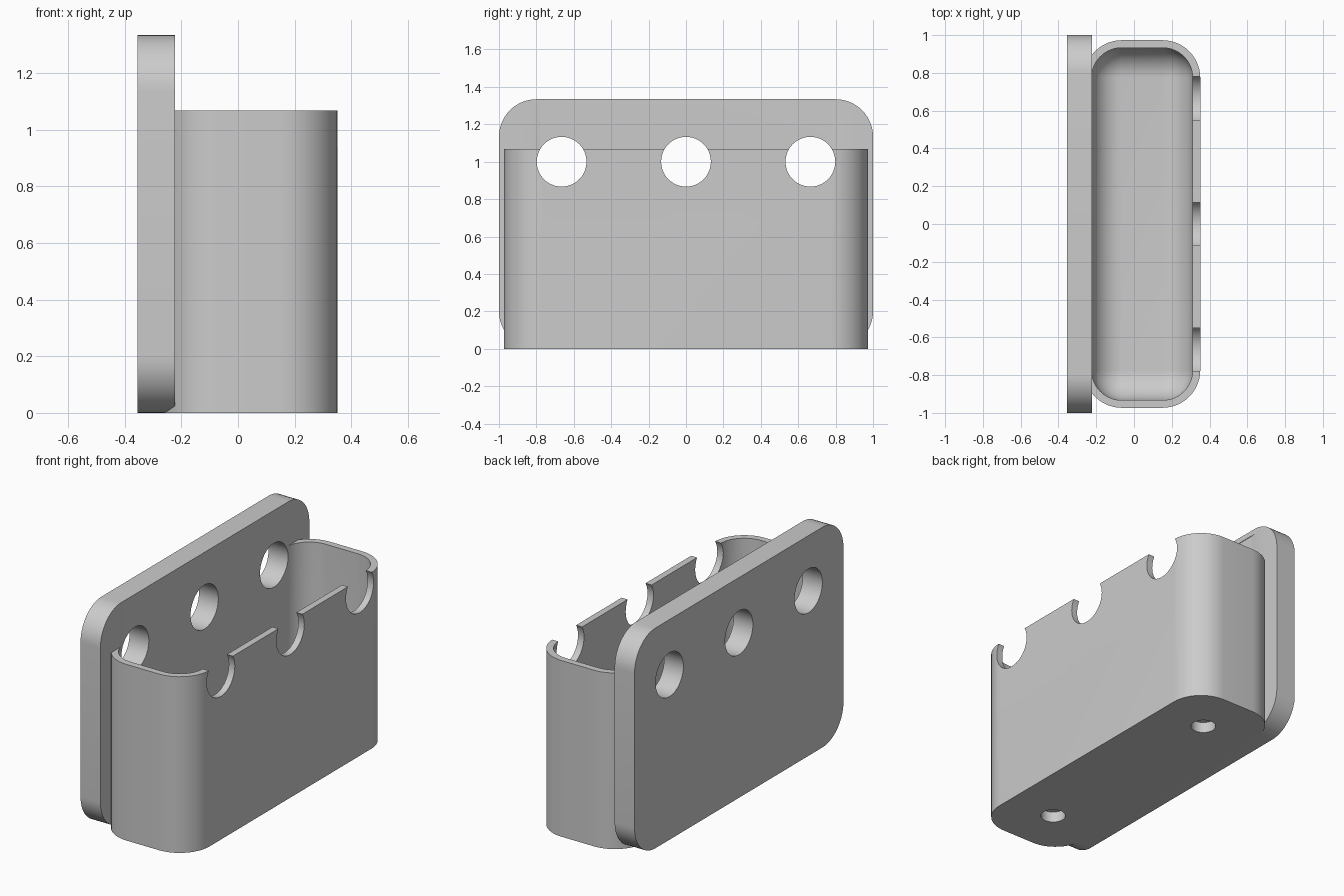
import bpy, bmesh
from math import sin, cos, pi, radians
from mathutils import Matrix

cube = bpy.data.objects.get("Cube")
if cube:
    bpy.data.objects.remove(cube, do_unlink=True)

grey = bpy.data.materials.new("light grey plastic")
grey.use_nodes = True
grey.diffuse_color = (0.6, 0.6, 0.6, 1)
grey.node_tree.nodes["Principled BSDF"].inputs["Base Color"].default_value = (0.6, 0.6, 0.6, 1)

SEGS = 14
WALL = 0.04
RADIUS = 0.2
HOLE_Y = 0.665


def rounded_rect(hx, hy, r):
    """Outline of a rectangle with round corners, counter-clockwise."""
    points = []
    for k, (sx, sy) in enumerate([(1, 1), (-1, 1), (-1, -1), (1, -1)]):
        for i in range(SEGS + 1):
            a = (k + i / SEGS) * pi / 2
            points.append((sx * (hx - r) + r * cos(a), sy * (hy - r) + r * sin(a)))
    return points


def loft(name, rings, matrix):
    """Closed solid through (outline, height) rings, from bottom to top."""
    bm = bmesh.new()
    loops = [[bm.verts.new((x, y, z)) for x, y in outline] for outline, z in rings]
    n = len(loops[0])
    for low, high in zip(loops, loops[1:]):
        for i in range(n):
            j = (i + 1) % n
            bm.faces.new((low[i], low[j], high[j], high[i]))
    bm.faces.new(loops[0][::-1])
    bm.faces.new(loops[-1])
    bmesh.ops.remove_doubles(bm, verts=bm.verts, dist=0.0005)
    bmesh.ops.recalc_face_normals(bm, faces=bm.faces)
    bm.transform(matrix)
    mesh = bpy.data.meshes.new(name)
    bm.to_mesh(mesh)
    bm.free()
    mesh.materials.append(grey)
    obj = bpy.data.objects.new(name, mesh)
    bpy.context.collection.objects.link(obj)
    return obj


def cylinder(name, r, depth, matrix):
    outline = [(r * cos(2 * pi * i / 48), r * sin(2 * pi * i / 48)) for i in range(48)]
    return loft(name, [(outline, 0), (outline, depth)], matrix)


def combine(target, tool, operation):
    """Apply a boolean and drop the helper."""
    tool.hide_render = True
    mod = target.modifiers.new(operation, 'BOOLEAN')
    mod.operation = operation
    mod.solver = 'EXACT'
    mod.object = tool
    bpy.ops.object.select_all(action='DESELECT')
    bpy.context.view_layer.objects.active = target
    target.select_set(True)
    bpy.ops.object.modifier_apply(modifier=mod.name)
    bpy.data.objects.remove(tool, do_unlink=True)


# Upright mounting plate with round corners
to_x = Matrix.Rotation(pi / 2, 4, 'Y')
plate_outline = rounded_rect(0.667, 1.0, RADIUS)
holder = loft("wall_holder", [(plate_outline, 0), (plate_outline, 0.133)],
              Matrix.Translation((-0.355, 0, 0.667)) @ to_x)

# Tray body, its back wall sunk into the plate
tray_centre = Matrix.Translation((0.043, 0, 0))
tray_hx, tray_hy = 0.308, 0.973
tray_outline = rounded_rect(tray_hx, tray_hy, RADIUS)
tray = loft("tray_body", [(tray_outline, 0), (tray_outline, 1.067)], tray_centre)
combine(holder, tray, 'UNION')

# Cavity with a filleted floor
fillet = RADIUS - WALL
floor = 0.1
rings = []
for i in range(SEGS + 1):
    a = i / SEGS * pi / 2
    inset = fillet * (1 - sin(a))
    rings.append((rounded_rect(tray_hx - WALL - inset, tray_hy - WALL - inset, fillet - inset),
                  floor + fillet * (1 - cos(a))))
rings.append((rings[-1][0], 1.3))
combine(holder, loft("cavity", rings, tray_centre), 'DIFFERENCE')

# Round holes through the plate and the front wall
for y in (-HOLE_Y, 0, HOLE_Y):
    hole = cylinder("cross_hole", 0.133, 1.0, Matrix.Translation((-0.5, y, 1.0)) @ to_x)
    combine(holder, hole, 'DIFFERENCE')

# Shallow round recesses under the floor
for y in (-HOLE_Y, HOLE_Y):
    recess = cylinder("recess", 0.07, 0.115, Matrix.Translation((0.043, y, -0.05)))
    combine(holder, recess, 'DIFFERENCE')

bpy.ops.object.shade_smooth_by_angle(angle=radians(30))
